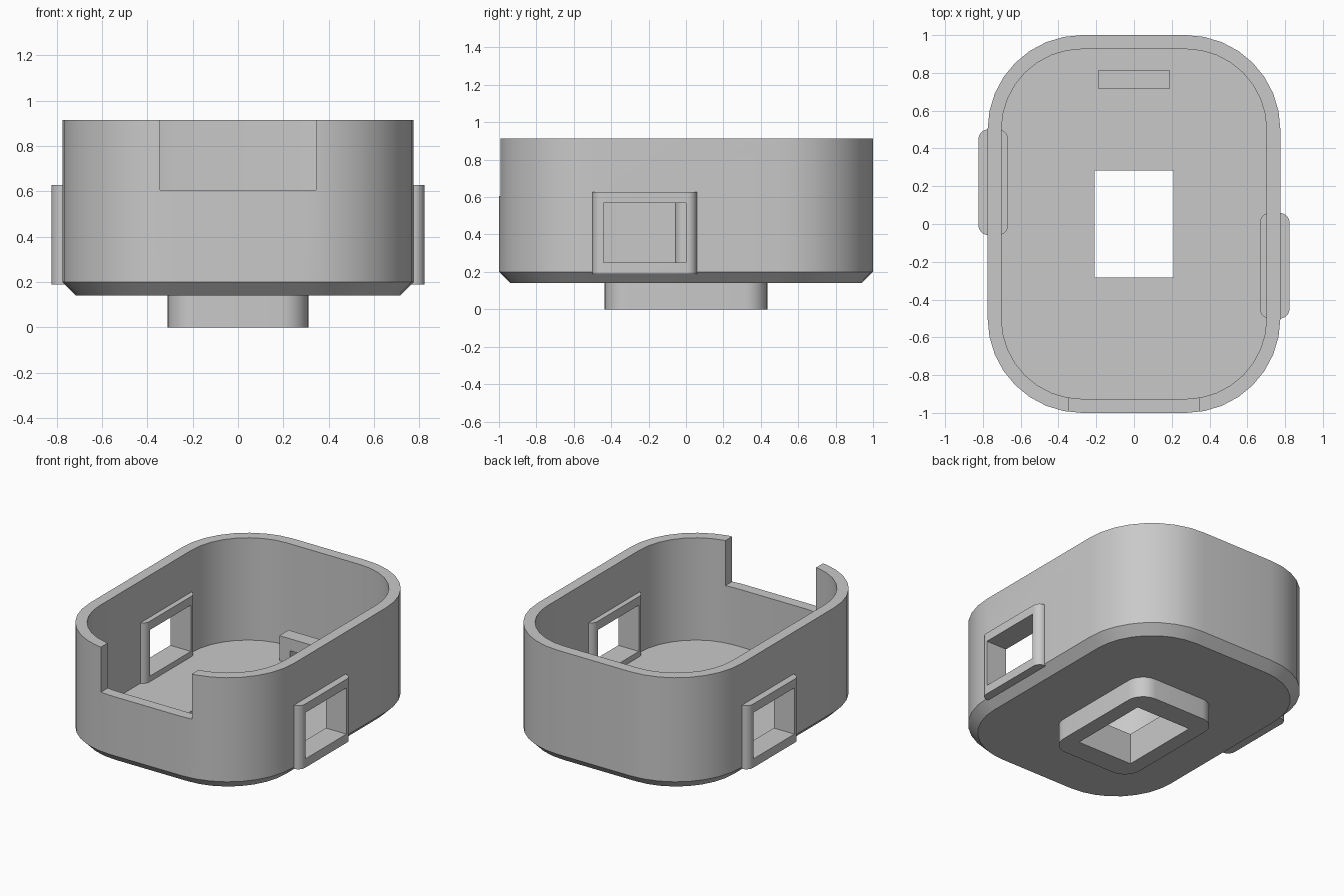
import bpy, bmesh, math
from mathutils import Vector

cube = bpy.data.objects.get("Cube")
if cube:
    bpy.data.objects.remove(cube, do_unlink=True)

grey = bpy.data.materials.new("plain_grey")
grey.use_nodes = True
COLOUR = (0.584, 0.584, 0.584, 1)
grey.diffuse_color = COLOUR
grey.node_tree.nodes["Principled BSDF"].inputs["Base Color"].default_value = COLOUR


def outline(hx, hy, r, steps):
    """Rounded rectangle around the origin, counter-clockwise."""
    pts = []
    for i, (sx, sy) in enumerate([(1, 1), (-1, 1), (-1, -1), (1, -1)]):
        for k in range(steps + 1):
            a = math.pi / 2 * (i + k / steps)
            pts.append((sx * (hx - r) + r * math.cos(a), sy * (hy - r) + r * math.sin(a)))
    return pts


def loft(name, levels, centre=(0, 0), steps=8):
    """Stack rounded rectangles given as (half x, half y, radius, z)."""
    bm = bmesh.new()
    rings = [[bm.verts.new((x + centre[0], y + centre[1], z)) for x, y in outline(hx, hy, r, steps)]
             for hx, hy, r, z in levels]
    for low, high in zip(rings, rings[1:]):
        for i in range(len(low)):
            j = (i + 1) % len(low)
            bm.faces.new((low[i], low[j], high[j], high[i]))
    bm.faces.new(rings[0][::-1])
    bm.faces.new(rings[-1])
    return finish(name, bm)


def box(name, low, high):
    low, high = Vector(low), Vector(high)
    bm = bmesh.new()
    bmesh.ops.create_cube(bm, size=1)
    bmesh.ops.scale(bm, vec=high - low, verts=bm.verts)
    bmesh.ops.translate(bm, vec=(low + high) / 2, verts=bm.verts)
    return finish(name, bm)


def finish(name, bm):
    mesh = bpy.data.meshes.new(name)
    bm.to_mesh(mesh)
    bm.free()
    mesh.materials.append(grey)
    obj = bpy.data.objects.new(name, mesh)
    bpy.context.collection.objects.link(obj)
    return obj


def select(obj):
    bpy.ops.object.select_all(action='DESELECT')
    obj.select_set(True)
    bpy.context.view_layer.objects.active = obj


def cut(obj, cutter):
    """Subtract the cutter and throw it away."""
    select(obj)
    mod = obj.modifiers.new("cut", 'BOOLEAN')
    mod.operation = 'DIFFERENCE'
    mod.solver = 'EXACT'
    mod.object = cutter
    bpy.ops.object.modifier_apply(modifier=mod.name)
    bpy.data.objects.remove(cutter, do_unlink=True)


FLOOR, BASE, RIM = 0.212, 0.14, 0.914

# Tub with chamfered bottom edge, hollow inside
tub = loft("tub", [(0.715, 0.94, 0.44, BASE), (0.775, 1, 0.5, 0.2), (0.775, 1, 0.5, RIM)])
cut(tub, loft("cavity", [(0.702, 0.926, 0.427, FLOOR), (0.702, 0.926, 0.427, 1.1)]))
cut(tub, box("front_notch", (-0.345, -1.2, 0.605), (0.345, -0.8, 1.2)))
cut(tub, box("floor_hole", (-0.208, -0.283, 0), (0.208, 0.283, 0.4)))

# Hollow foot under the floor
foot = loft("foot", [(0.31, 0.435, 0.12, 0), (0.31, 0.435, 0.12, BASE)])
cut(foot, box("foot_hole", (-0.208, -0.283, -0.1), (0.208, 0.283, 0.3)))

# Window frames through the two side walls, staggered front to back
frames = []
for name, side in (("left_window_frame", 1), ("right_window_frame", -1)):
    x, y = 0.745 * side, -0.221 * side
    cut(tub, box("wall_opening", (x - 0.065, y - 0.24, 0.23), (x + 0.065, y + 0.24, 0.59)))
    frame = loft(name, [(0.078, 0.279, 0.05, 0.19), (0.078, 0.279, 0.05, 0.627)], (x, y))
    cut(frame, box("window", (x - 0.2, y - 0.221, 0.25), (x + 0.2, y + 0.221, 0.567)))
    frames.append(frame)

# Strap loop standing on the floor near the back
strap_loop = box("strap_loop", (-0.188, 0.716, FLOOR), (0.188, 0.816, 0.382))
cut(strap_loop, box("slot", (-0.105, 0.6, 0.1), (0.105, 0.9, 0.3)))

for part in [tub, foot, strap_loop] + frames:
    select(part)
    bpy.ops.object.shade_smooth_by_angle(angle=math.radians(30))
